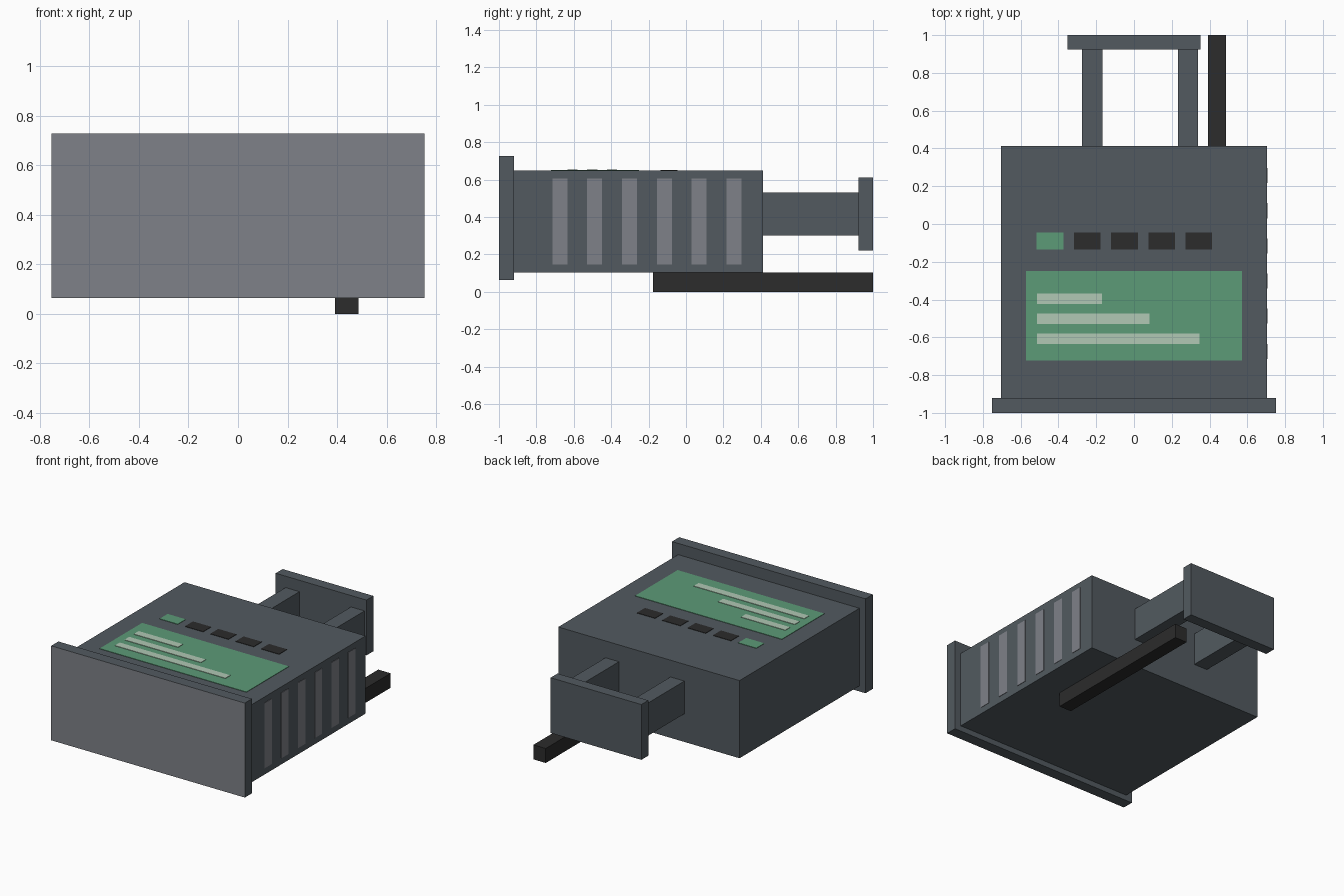
import bpy
import bmesh

if "Cube" in bpy.data.objects:
    bpy.data.objects.remove(bpy.data.objects["Cube"])


def material(name, rgb):
    m = bpy.data.materials.new(name)
    m.diffuse_color = (*rgb, 1.0)
    m.use_nodes = True
    m.node_tree.nodes["Principled BSDF"].inputs["Base Color"].default_value = m.diffuse_color
    return m


SLATE = material("slate_grey", (0.085, 0.102, 0.117))
LIGHT = material("light_grey", (0.209, 0.220, 0.246))
GREEN = material("screen_green", (0.107, 0.328, 0.185))
PALE = material("pale_green", (0.440, 0.578, 0.462))
BLACK = material("black", (0.025, 0.025, 0.025))


def box(name, x, y, z, mat):
    """Box from three (low, high) ranges."""
    bm = bmesh.new()
    bmesh.ops.create_cube(bm, size=1.0)
    for v in bm.verts:
        for i, (lo, hi) in enumerate((x, y, z)):
            v.co[i] = hi if v.co[i] > 0 else lo
    mesh = bpy.data.meshes.new(name)
    bm.to_mesh(mesh)
    bm.free()
    mesh.materials.append(mat)
    obj = bpy.data.objects.new(name, mesh)
    bpy.context.collection.objects.link(obj)
    return obj


# Main housing
TOP, SIDE = 0.648, 0.705
box("housing", (-SIDE, SIDE), (-0.92, 0.412), (0.102, TOP), SLATE)

# Front plate, with a lighter front face
plate = box("front_plate", (-0.753, 0.753), (-1.0, -0.92), (0.063, 0.727), SLATE)
plate.data.materials.append(LIGHT)
for f in plate.data.polygons:
    f.material_index = 1 if f.normal.y < -0.5 else 0

# Rear handle: two arms and a cross plate
box("handle_arm_left", (-0.276, -0.168), (0.412, 0.923), (0.30, 0.53), SLATE)
box("handle_arm_right", (0.233, 0.338), (0.412, 0.923), (0.30, 0.53), SLATE)
box("handle_plate", (-0.353, 0.353), (0.923, 1.0), (0.221, 0.61), SLATE)

# Rail under the housing
box("bottom_rail", (0.391, 0.487), (-0.176, 1.0), (0.0, 0.102), BLACK)

# Screen with three text-like bars
box("screen", (-0.571, 0.571), (-0.722, -0.25), (TOP, TOP + 0.003), GREEN)
for i, end in enumerate((-0.17, 0.082, 0.346)):
    y = -0.369 - i * 0.1055
    box(f"screen_bar_{i + 1}", (-0.514, end), (y - 0.054, y),
        (TOP + 0.003, TOP + 0.006), PALE)

# Row of buttons, the first one green
for i in range(5):
    x = -0.515 + i * 0.197
    box(f"button_{i + 1}", (x, x + 0.141), (-0.135, -0.046),
        (TOP, TOP + 0.003), BLACK if i else GREEN)

# Vents on the right side
for i in range(6):
    y = -0.714 + i * 0.186
    box(f"vent_{i + 1}", (SIDE, SIDE + 0.003), (y, y + 0.08), (0.147, 0.607), LIGHT)
